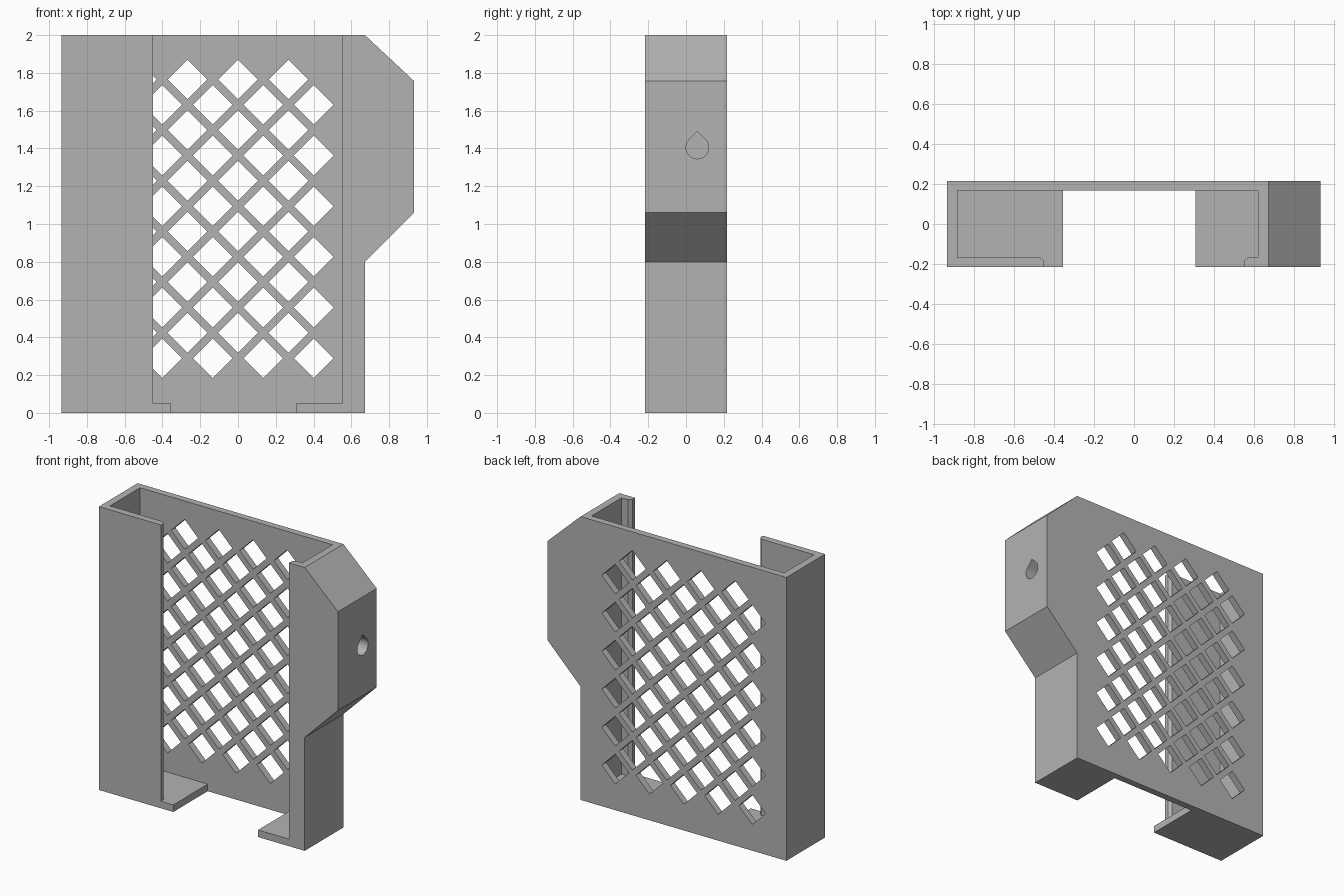
import bpy, math
from mathutils import Vector

cube = bpy.data.objects.get("Cube")
if cube:
    bpy.data.objects.remove(cube, do_unlink=True)

grey = bpy.data.materials.new("plain grey")
grey.use_nodes = True
colour = (0.45, 0.45, 0.45, 1)
grey.diffuse_color = colour
grey.node_tree.nodes["Principled BSDF"].inputs["Base Color"].default_value = colour


def prisms(name, profiles, axis, low, high):
    """Extrude closed 2D profiles along an axis; profile order is the other axes in xyz order."""
    verts, faces = [], []
    for profile in profiles:
        n, base = len(profile), len(verts)
        for depth in (low, high):
            for u, v in profile:
                p = [u, v]
                p.insert(axis, depth)
                verts.append(Vector(p))
        faces.append([base + i for i in range(n)])
        faces.append([base + n + i for i in reversed(range(n))])
        for i in range(n):
            j = (i + 1) % n
            faces.append([base + j, base + i, base + n + i, base + n + j])
    mesh = bpy.data.meshes.new(name)
    mesh.from_pydata(verts, [], faces)
    mesh.materials.append(grey)
    obj = bpy.data.objects.new(name, mesh)
    bpy.context.collection.objects.link(obj)
    # Outward normals for reliable cutting
    import bmesh
    bm = bmesh.new()
    bm.from_mesh(mesh)
    bmesh.ops.recalc_face_normals(bm, faces=bm.faces)
    bm.to_mesh(mesh)
    bm.free()
    return obj


def cut(target, cutter):
    cutter.hide_render = True
    mod = target.modifiers.new("cut", "BOOLEAN")
    mod.operation, mod.solver, mod.object = "DIFFERENCE", "EXACT", cutter
    bpy.context.view_layer.objects.active = target
    bpy.ops.object.modifier_apply(modifier=mod.name)
    bpy.data.objects.remove(cutter, do_unlink=True)


# Outer block with the side bump
HALF = 0.216
holder = prisms("holder_body", [[(-0.935, 0), (0.672, 0), (0.672, 0.8), (0.932, 1.06),
                                 (0.932, 1.757), (0.672, 2), (-0.935, 2)]], 1, -HALF, HALF)

# Inner pocket, open at the top and through the front between the chamfered lips
pocket = [(-0.883, 0.168), (0.62, 0.168), (0.62, -0.167), (0.57, -0.167), (0.55, -0.187),
          (0.55, -0.4), (-0.45, -0.4), (-0.45, -0.187), (-0.47, -0.167), (-0.883, -0.167)]
cut(holder, prisms("pocket_cutter", [pocket], 2, 0.05, 2.2))

# Gap between the two floor ledges
slot = [(-0.354, -0.4), (0.308, -0.4), (0.308, 0.168), (-0.354, 0.168)]
cut(holder, prisms("floor_slot_cutter", [slot], 2, -0.2, 0.2))

# Diamond lattice through the back panel, rows of four and five in turn
PITCH, R = 0.1337, 0.105
diamonds = []
for row in range(12):
    count = 5 if row % 2 == 0 else 4
    z = 0.29 + row * 0.1341
    for k in range(count):
        x = -PITCH + (2 * k - count + 1) * PITCH
        diamonds.append([(x - R, z), (x, z - R), (x + R, z), (x, z + R)])
cut(holder, prisms("lattice_cutter", diamonds, 1, 0.1, 0.3))

# Teardrop hole through the side bump
r, cy, cz = 0.06, 0.06, 1.405
drop = [(cy, cz + r * math.sqrt(2))]
for i in range(25):
    a = math.radians(135 + 270 * i / 24)
    drop.append((cy + r * math.cos(a), cz + r * math.sin(a)))
cut(holder, prisms("teardrop_cutter", [drop], 0, 0.5, 1.1))

# Flat faces with only the round hole smoothed
bpy.ops.object.select_all(action="DESELECT")
holder.select_set(True)
bpy.context.view_layer.objects.active = holder
bpy.ops.object.shade_smooth_by_angle(angle=math.radians(30))
